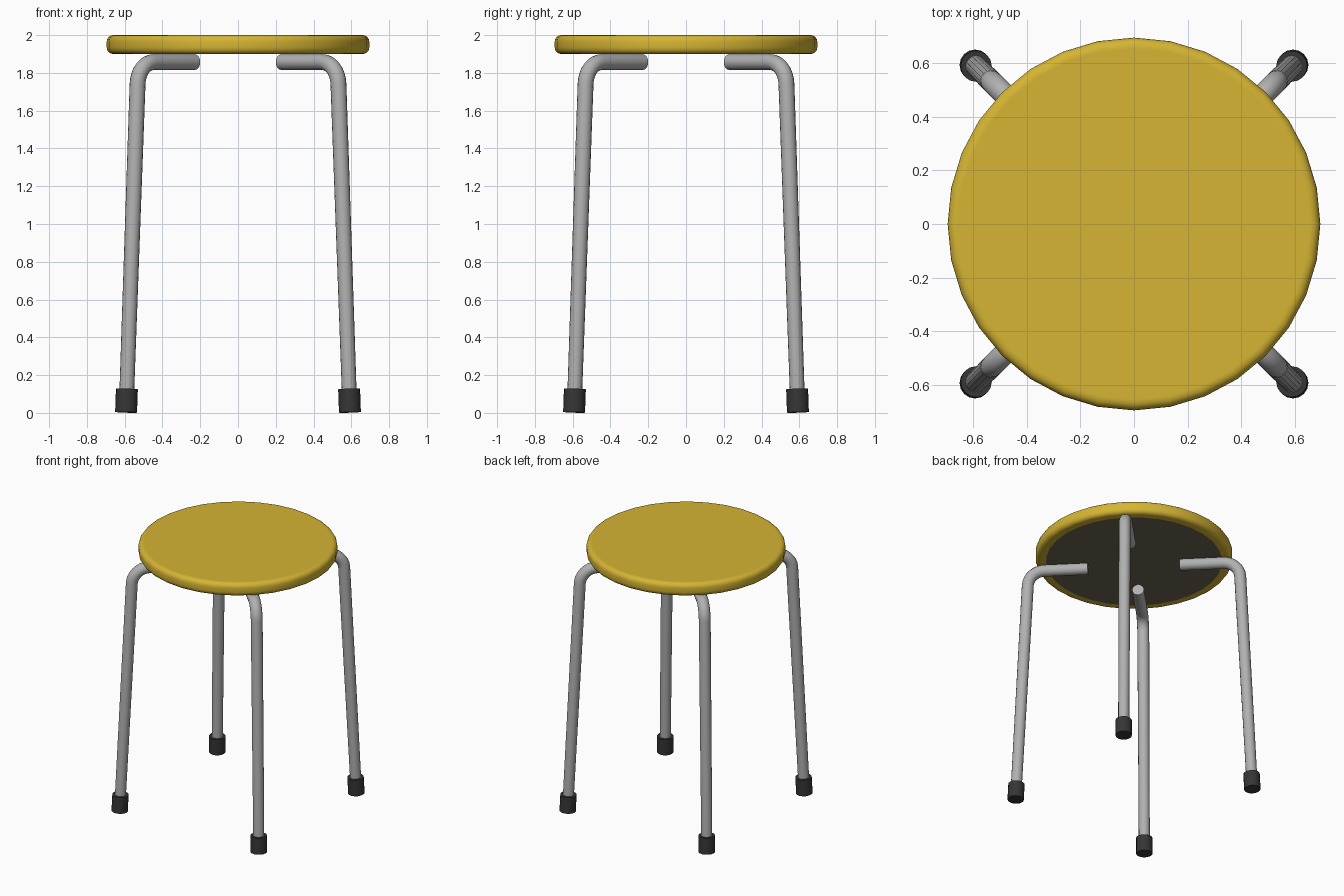
import bpy, bmesh, math
from mathutils import Vector

if "Cube" in bpy.data.objects:
    bpy.data.objects.remove(bpy.data.objects["Cube"])


def material(name, rgb):
    m = bpy.data.materials.new(name)
    m.diffuse_color = (*rgb, 1)
    m.use_nodes = True
    m.node_tree.nodes["Principled BSDF"].inputs["Base Color"].default_value = m.diffuse_color
    return m


yellow = material("mustard yellow", (0.665, 0.46, 0.033))
brown = material("taupe brown", (0.155, 0.127, 0.088))
metal = material("grey metal", (0.44, 0.44, 0.44))
rubber = material("black rubber", (0.036, 0.036, 0.036))


def sweep(name, path, radii, tangents, side_dir, sides, mats):
    """Capped tube of round sections along a planar path; side_dir is the plane normal."""
    bm = bmesh.new()
    rings = []
    for p, r, t in zip(path, radii, tangents):
        n = side_dir.cross(t)
        rings.append([bm.verts.new(p + r * (math.cos(k) * n + math.sin(k) * side_dir))
                      for k in (math.tau * j / sides for j in range(sides))])
    for lo, hi in zip(rings, rings[1:]):
        for j in range(sides):
            k = (j + 1) % sides
            bm.faces.new((lo[j], lo[k], hi[k], hi[j]))
    first = bm.faces.new(rings[0][::-1])
    bm.faces.new(rings[-1])
    first.material_index = len(mats) - 1   # starting cap takes the last colour
    bmesh.ops.recalc_face_normals(bm, faces=bm.faces)
    me = bpy.data.meshes.new(name)
    bm.to_mesh(me)
    bm.free()
    for m in mats:
        me.materials.append(m)
    ob = bpy.data.objects.new(name, me)
    bpy.context.collection.objects.link(ob)
    bpy.ops.object.select_all(action='DESELECT')
    ob.select_set(True)
    bpy.context.view_layer.objects.active = ob
    bpy.ops.object.shade_smooth_by_angle(angle=math.radians(40))


# Seat: disc with rounded rim and a dark underside panel
R, EDGE = 0.695, 0.034
profile = [(0.622, 1.9)]
for zc, start in ((1.9 + EDGE, -90), (2.0 - EDGE, 0)):
    for s in range(5):
        a = math.radians(start + 22.5 * s)
        profile.append((R - EDGE + EDGE * math.cos(a), zc + EDGE * math.sin(a)))
profile.append((R - EDGE - 0.008, 2.0))   # flat border keeps the top evenly shaded
sweep("seat", [Vector((0, 0, z)) for _, z in profile], [r for r, _ in profile],
      [Vector((0, 0, 1))] * len(profile), Vector((0, 1, 0)), 32, [yellow, brown])

# Legs: bent tubes on the diagonals, with rubber feet
BEND, TUBE_Z = 0.12, 1.857
TILT = math.atan(0.05)
for name, deg in (("front_right", -45), ("back_right", 45),
                  ("back_left", 135), ("front_left", 225)):
    d = Vector((math.cos(math.radians(deg)), math.sin(math.radians(deg)), 0))
    side = Vector((-d.y, d.x, 0))

    def at(r, z):
        return d * r + Vector((0, 0, z))

    path, tangents = [at(0.325, TUBE_Z)], [d]
    for s in range(9):
        a = (math.pi / 2 - TILT) * s / 8
        path.append(at(0.632 + BEND * math.sin(a), TUBE_Z - BEND + BEND * math.cos(a)))
        tangents.append(at(math.cos(a), -math.sin(a)))
    foot_end = at(0.838, 0.003)
    up = (path[-1] - foot_end).normalized()
    path.append(foot_end + up * 0.06)
    tangents.append(-up)
    sweep(name + "_leg", path, [0.042] * 10 + [0.039], tangents, side, 16, [metal])
    sweep(name + "_foot", [foot_end, foot_end + up * 0.124],
          [0.058, 0.058], [up, up], side, 16, [rubber])
